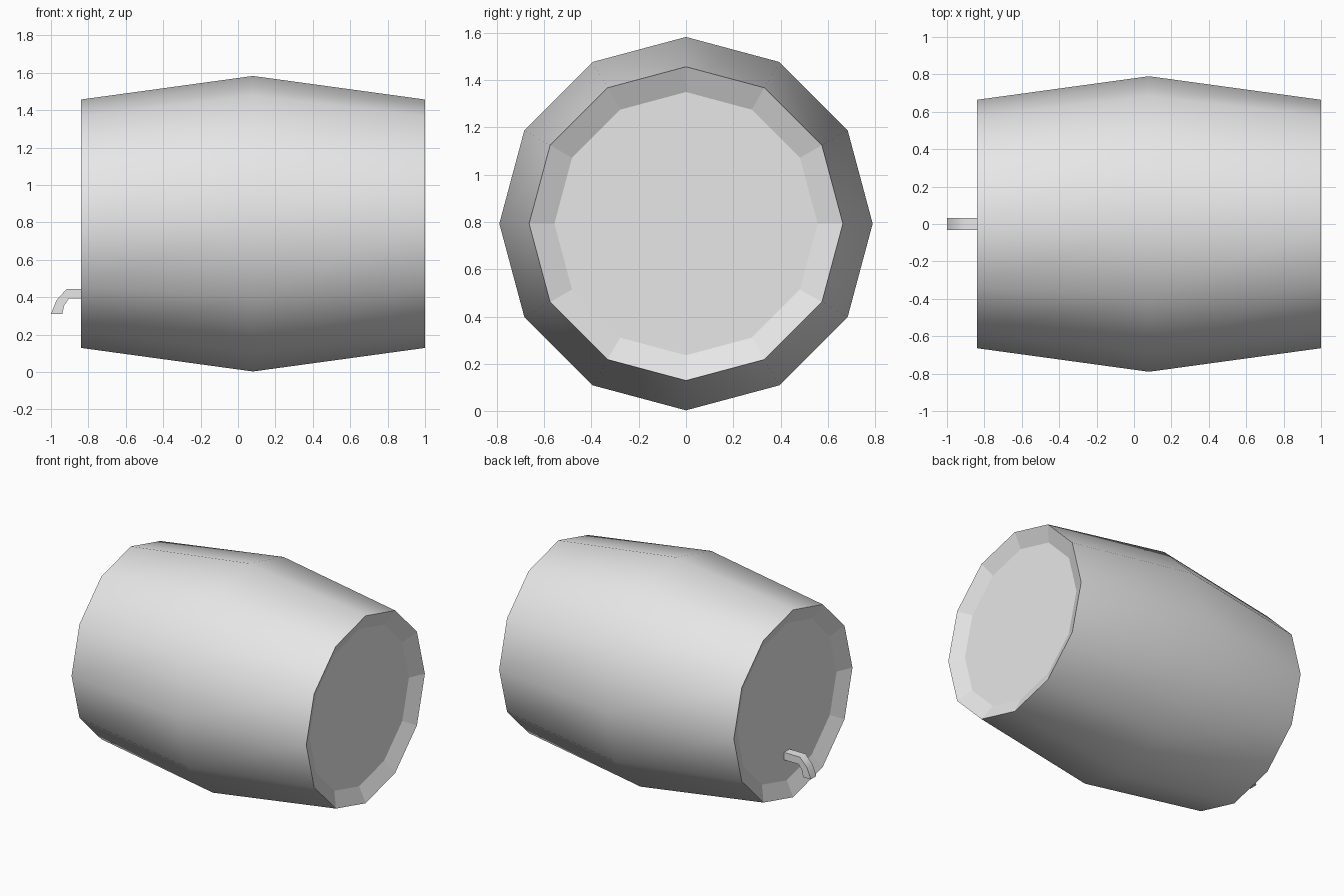
import bpy, bmesh
from math import sin, cos, tau
from mathutils import Vector

cube = bpy.data.objects.get("Cube")
if cube:
    bpy.data.objects.remove(cube, do_unlink=True)

grey = bpy.data.materials.new("light grey")
grey.use_nodes = True
GREY = (0.8, 0.8, 0.8, 1)
grey.diffuse_color = GREY
grey.node_tree.nodes["Principled BSDF"].inputs["Base Color"].default_value = GREY


def skin(name, sections, smooth_spans):
    """Bridge a row of closed sections, cap both ends; smooth the chosen spans."""
    bm = bmesh.new()
    rings = [[bm.verts.new(p) for p in s] for s in sections]
    n = len(rings[0])
    for span, (a, b) in enumerate(zip(rings, rings[1:])):
        for i in range(n):
            j = (i + 1) % n
            face = bm.faces.new((a[i], a[j], b[j], b[i]))
            face.smooth = span in smooth_spans
    bm.faces.new(rings[0])
    bm.faces.new(rings[-1])
    bmesh.ops.recalc_face_normals(bm, faces=bm.faces)
    mesh = bpy.data.meshes.new(name)
    bm.to_mesh(mesh)
    bm.free()
    mesh.materials.append(grey)
    obj = bpy.data.objects.new(name, mesh)
    bpy.context.collection.objects.link(obj)
    return obj


# Barrel lying along x: twelve sides, bulging middle, sunken bevelled ends
SIDES, AXIS_Z, MID_X, HALF, DEPTH = 12, 0.793, 0.08, 0.92, 0.05
R_MID, R_END, R_HEAD = 0.79, 0.664, 0.557
profile = [(-HALF + DEPTH, R_HEAD), (-HALF, R_END), (0, R_MID),
           (HALF, R_END), (HALF - DEPTH, R_HEAD)]


def ring(x, r):
    turns = [tau * k / SIDES for k in range(SIDES)]
    return [(MID_X + x, r * sin(t), AXIS_Z + r * cos(t)) for t in turns]


skin("barrel", [ring(x, r) for x, r in profile], {1, 2})

# Bent spout, as pairs of upper and lower points (x, z) swept to a square bar
WIDTH = 0.031
bend = [((-0.78, 0.445), (-0.78, 0.392)), ((-0.915, 0.445), (-0.905, 0.392)),
        ((-0.97, 0.385), (-0.93, 0.355)), ((-1.0, 0.31), (-0.94, 0.31))]
sections = [[(a[0], -WIDTH, a[1]), (a[0], WIDTH, a[1]),
             (b[0], WIDTH, b[1]), (b[0], -WIDTH, b[1])] for a, b in bend]
spout = skin("spout", sections, {0, 1, 2})
bpy.context.view_layer.objects.active = spout
spout.select_set(True)
bpy.ops.object.shade_smooth_by_angle(angle=0.9)
